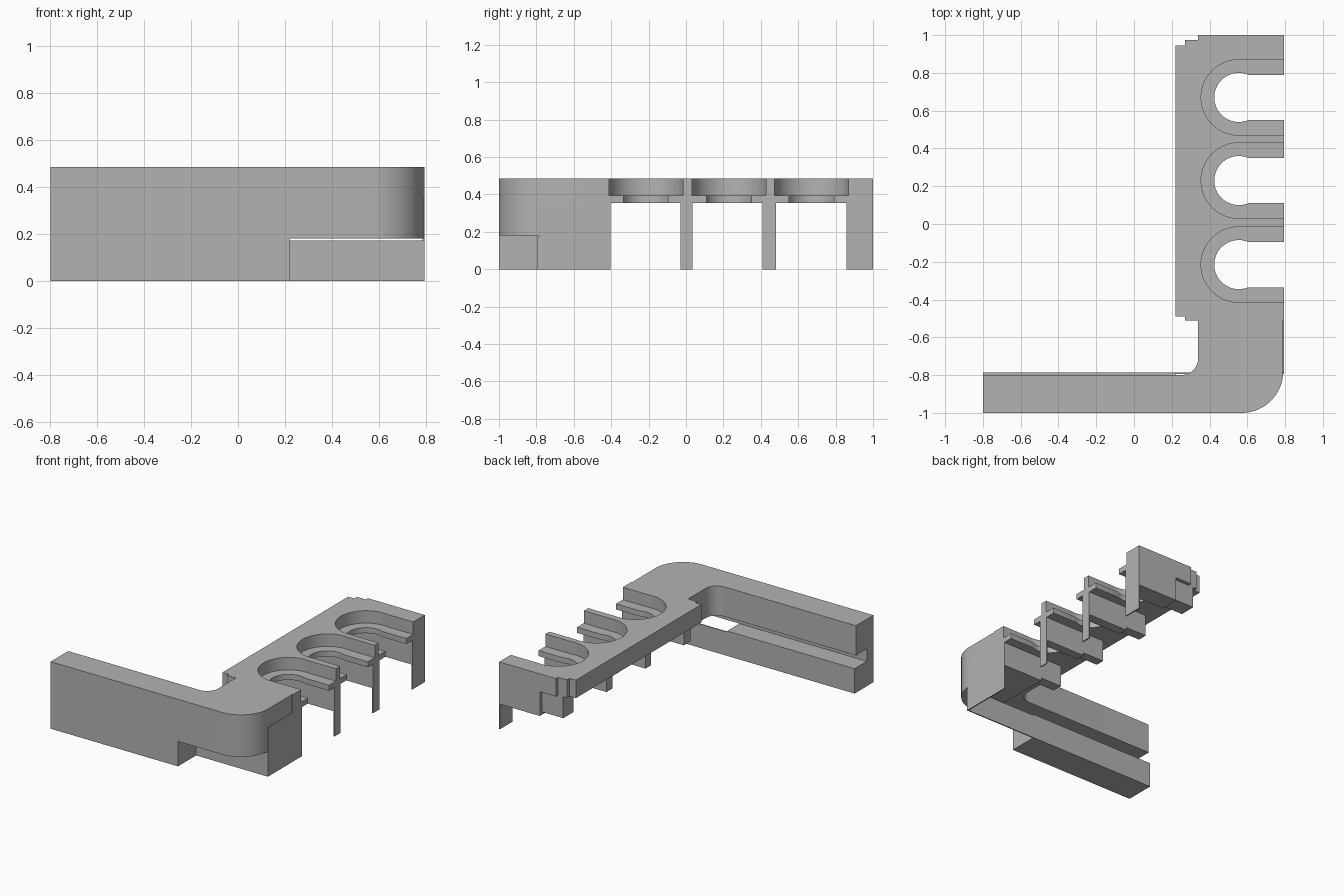
import bpy
import bmesh
from math import sin, cos, asin, radians, degrees

cube = bpy.data.objects.get("Cube")
if cube:
    bpy.data.objects.remove(cube, do_unlink=True)

grey = bpy.data.materials.new("plain grey")
grey.use_nodes = True
grey.diffuse_color = (0.45, 0.45, 0.45, 1)
grey.node_tree.nodes["Principled BSDF"].inputs["Base Color"].default_value = (0.45, 0.45, 0.45, 1)


def extrude(name, outline, z0, z1):
    """Solid made from a flat outline raised between two heights."""
    bm = bmesh.new()
    base = bm.faces.new([bm.verts.new((x, y, z0)) for x, y in outline])
    top = bmesh.ops.extrude_face_region(bm, geom=[base])["geom"]
    verts = [v for v in top if isinstance(v, bmesh.types.BMVert)]
    bmesh.ops.translate(bm, verts=verts, vec=(0, 0, z1 - z0))
    bmesh.ops.recalc_face_normals(bm, faces=bm.faces)
    mesh = bpy.data.meshes.new(name)
    bm.to_mesh(mesh)
    bm.free()
    mesh.materials.append(grey)
    obj = bpy.data.objects.new(name, mesh)
    bpy.context.collection.objects.link(obj)
    bpy.ops.object.select_all(action="DESELECT")
    obj.select_set(True)
    bpy.context.view_layer.objects.active = obj
    bpy.ops.object.shade_smooth_by_angle(angle=radians(30))
    return obj


def box(name, x0, x1, y0, y1, z0, z1):
    return extrude(name, [(x0, y0), (x1, y0), (x1, y1), (x0, y1)], z0, z1)


def arc(cx, cy, r, a0, a1, n=24):
    steps = [radians(a0 + (a1 - a0) * i / n) for i in range(n + 1)]
    return [(cx + r * cos(a), cy + r * sin(a)) for a in steps]


SIDE = 0.795
SLOTS = (-0.215, 0.23, 0.67)
outer_bend = [(-0.8, -1)] + arc(0.57, -0.78, 0.22, -90, 0)
inner_bend = arc(0.25, -0.71, 0.09, 0, -90, 12) + [(-0.8, -0.8)]


def deck(name, radius, half_width, z0, z1):
    """Wall, bend and rail in one layer, with three keyhole slots."""
    pts = outer_bend + [(0.79, -0.51), (SIDE, -0.51)]
    a = degrees(asin(half_width / radius))
    for y in SLOTS:
        pts += [(SIDE, y - half_width)]
        pts += arc(0.555, y, radius, -a, a - 360, 40)
        pts += [(SIDE, y + half_width)]
    # stepped rail ends
    pts += [(SIDE, 1), (0.34, 1), (0.34, 0.975), (0.27, 0.975), (0.27, 0.945),
            (0.22, 0.945), (0.22, -0.49), (0.27, -0.49), (0.27, -0.51), (0.34, -0.51)]
    return extrude(name, pts + inner_bend, z0, z1)


# Deck with wide slots above a narrower ledge
deck("upper_deck", 0.2, 0.198, 0.395, 0.485)
deck("slot_ledge", 0.13, 0.12, 0.355, 0.395)

# Wall below the deck, with a groove along its back
extrude("wall_middle", outer_bend + [(0.79, -0.41), (0.34, -0.41)] + inner_bend, 0.27, 0.355)
extrude("wall_skin", outer_bend + [(0.79, -0.41), (0.47, -0.41), (0.47, -0.925), (-0.8, -0.925)],
        0.18, 0.27)
box("lower_bar", -0.8, 0.22, -1, -0.785, 0, 0.18)

# Thin panels under the bend
box("front_panel", 0.22, SIDE, -0.793, -0.785, 0, 0.172)
box("side_panel", 0.787, SIDE, -0.785, -0.405, 0, 0.355)

# Ribs under the rail, each with a thin leg on the outer side
for i, (y0, y1) in enumerate([(-0.48, -0.405), (-0.03, 0.035), (0.41, 0.48), (0.857, 1)]):
    box(f"rib_{i}", 0.47, 0.787, y0, y1, 0.18, 0.355)
    box(f"rib_tab_{i}", 0.3, 0.47, y0, min(y1, 0.975), 0.2, 0.355)
    if i:
        box(f"leg_{i}", 0.787, SIDE, y0, y1, 0, 0.355)
